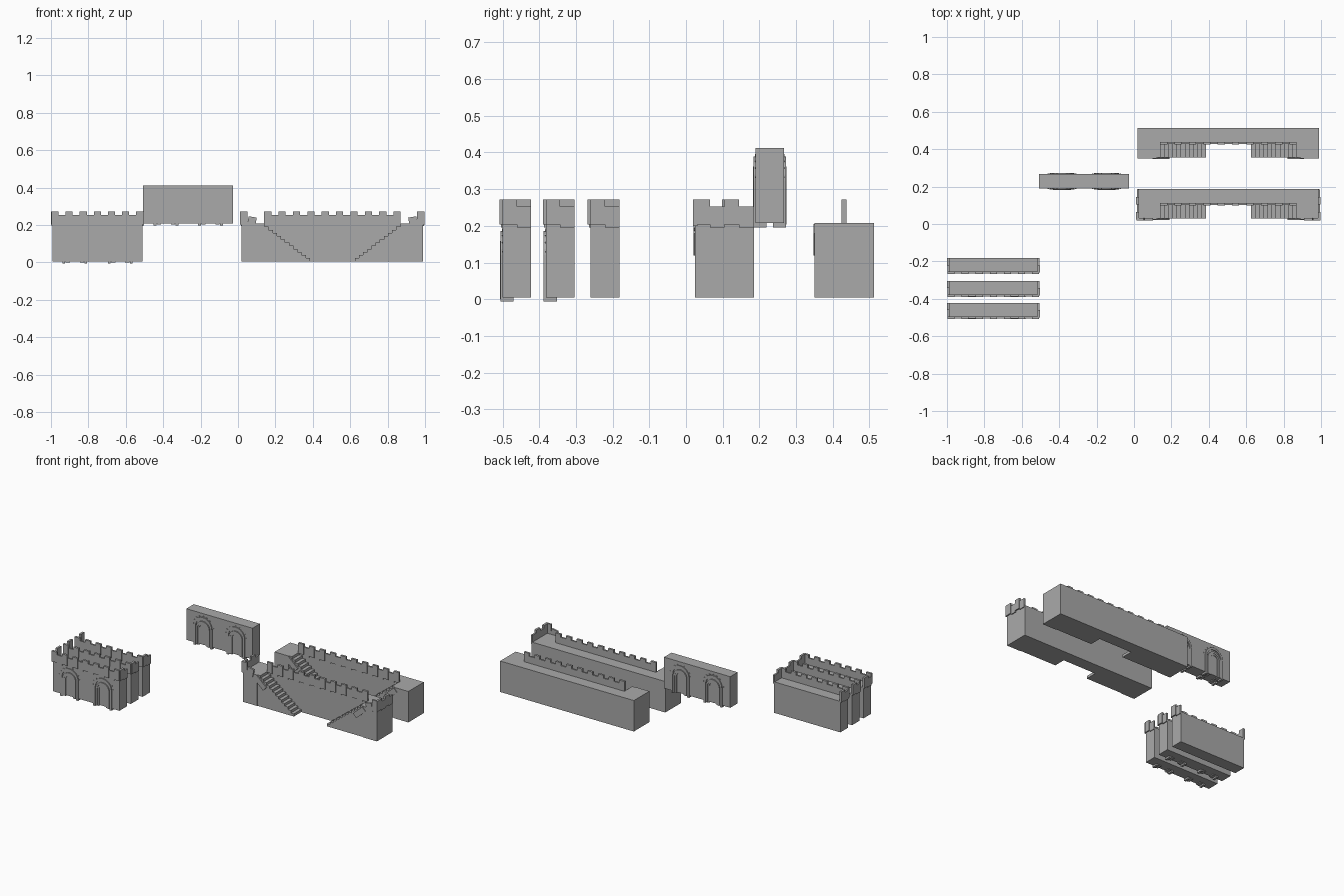
import bpy, bmesh
from math import sin, cos, pi, radians
from mathutils import Matrix, Vector

cube = bpy.data.objects.get("Cube")
if cube:
    bpy.data.objects.remove(cube)

stone = bpy.data.materials.new("grey stone")
stone.use_nodes = True
GREY = (0.4, 0.4, 0.4, 1)
stone.diffuse_color = GREY
stone.node_tree.nodes["Principled BSDF"].inputs["Base Color"].default_value = GREY


def finish(name, bm):
    bmesh.ops.recalc_face_normals(bm, faces=bm.faces)
    mesh = bpy.data.meshes.new(name)
    bm.to_mesh(mesh)
    bm.free()
    mesh.materials.append(stone)
    obj = bpy.data.objects.new(name, mesh)
    bpy.context.collection.objects.link(obj)
    return obj


def add_box(bm, lo, hi, tilt=0):
    """Box between two corners, optionally tilted about y."""
    lo, hi = Vector(lo), Vector(hi)
    size = hi - lo
    m = Matrix.Translation((lo + hi) / 2) @ Matrix.Rotation(tilt, 4, "Y") @ Matrix.Diagonal((*size, 1))
    bmesh.ops.create_cube(bm, size=1, matrix=m)


def box(name, lo, hi):
    bm = bmesh.new()
    add_box(bm, lo, hi)
    return finish(name, bm)


def add_prism(bm, profile, y0, y1):
    """Extrude an xz outline along y."""
    face = bm.faces.new([bm.verts.new((x, y0, z)) for x, z in profile])
    ext = bmesh.ops.extrude_face_region(bm, geom=[face])["geom"]
    verts = [g for g in ext if isinstance(g, bmesh.types.BMVert)]
    bmesh.ops.translate(bm, verts=verts, vec=(0, y1 - y0, 0))


def parapet(name, start, length, fixed, axis, out, count, flip=False):
    """Row of alternating merlons and crenels along x or y; out is the outward sign."""
    bm = bmesh.new()
    step = length / count
    for i in range(count):
        merlon = (i % 2 == 0) != flip
        z0, z1 = (0.203, 0.272) if merlon else (0.195, 0.253)
        a, b = start + i * step, start + (i + 1) * step
        proud = 0.008 if merlon else 0.005
        c, d = sorted((fixed + out * proud, fixed - out * 0.006))
        if axis == "x":
            add_box(bm, (a, c, z0), (b, d, z1))
        else:
            add_box(bm, (c, a, z0), (d, b, z1))
    return finish(name, bm)


def arch_outline(x, base, spring, r_in, r_out, foot):
    """Closed band outline: outer curve, then inner curve back, with straight legs."""
    n = 12
    arc = [(cos(pi * i / n), sin(pi * i / n)) for i in range(n + 1)]
    outer = [(x + r_out * c, base + spring + r_out * s) for c, s in arc]
    inner = [(x + r_in * c, base + spring + r_in * s) for c, s in reversed(arc)]
    legs = base + foot
    return ([(x + r_out, legs)] + outer + [(x - r_out, legs), (x - r_in, legs)]
            + inner + [(x + r_in, legs)])


def archway(name, x, base, face, out):
    """Stepped blind doorway with jambs, hood and a ring of small stones."""
    bm = bmesh.new()
    bands = [(0.105, 0.026, 0.037, -0.005, 0.004),
             (0.105, 0.037, 0.049, -0.005, 0.007),
             (0.115, 0.052, 0.066, -0.012, 0.006)]
    for spring, r_in, r_out, foot, proud in bands:
        add_prism(bm, arch_outline(x, base, spring, r_in, r_out, foot),
                  face + out * proud, face - out * 0.03)
    for i in range(9):
        t = pi * (i + 0.5) / 9
        cx, cz = x + 0.074 * cos(t), base + 0.112 + 0.074 * sin(t)
        add_box(bm, (cx - 0.004, face - 0.002, cz - 0.002),
                (cx + 0.004, face + 0.002, cz + 0.002))
    return finish(name, bm)


FLOOR, TOP = 0.005, 0.208

# Three short battlemented walls, the first two with doorways
for n, y in enumerate((-0.5, -0.382, -0.26)):
    tag = ("front", "middle", "rear")[n]
    box(f"{tag}_short_wall", (-0.992, y, FLOOR), (-0.51, y + 0.078, TOP))
    parapet(f"{tag}_short_parapet", -0.997, 0.49, y, "x", -1, 13)
    parapet(f"{tag}_short_parapet_right_end", y, 0.078, -0.992, "y", -1, 2, True)
    parapet(f"{tag}_short_parapet_left_end", y, 0.078, -0.51, "y", 1, 2)
    if n < 2:
        for x in (-0.872, -0.63):
            archway(f"{tag}_doorway", x, FLOOR, y, -1)

# Plain raised wall with doorways on both faces
box("arched_wall", (-0.508, 0.19, 0.208), (-0.028, 0.267, 0.412))
for x in (-0.385, -0.147):
    archway("arched_wall_front_doorway", x, 0.208, 0.19, -1)
    archway("arched_wall_back_doorway", x, 0.208, 0.267, 1)

# Two long walls with end wings, inner parapet and twin stairs
MID = 0.505
STEPS = 12


def mirrored(x, side):
    return x if side < 0 else 2 * MID - x


def stair_profile(side):
    pts = [(0.12, FLOOR), (0.12, TOP)]
    run, rise = 0.265 / STEPS, (TOP - FLOOR) / STEPS
    for i in range(STEPS):
        z = TOP - i * rise
        pts += [(0.12 + (i + 1) * run, z), (0.12 + (i + 1) * run, z - rise)]
    pts = pts[1:]
    pts.append((0.12, FLOOR))
    return [(mirrored(x, side), z) for x, z in pts]


for tag, y in (("front", 0.025), ("rear", 0.351)):
    box(f"{tag}_long_wall", (0.02, y + 0.081, FLOOR), (0.99, y + 0.161, TOP))
    parapet(f"{tag}_long_parapet", 0.14, 0.73, y + 0.081, "x", -1, 19)
    for side in (-1, 1):
        hand = "right" if side < 0 else "left"
        x0, x1 = sorted((mirrored(0.02, side), mirrored(0.12, side)))
        box(f"{tag}_{hand}_wing", (x0, y, FLOOR), (x1, y + 0.081, TOP))
        bm = bmesh.new()
        add_prism(bm, stair_profile(side), y + 0.004, y + 0.081)
        finish(f"{tag}_{hand}_stairs", bm)

        # Low kerb at the head of the stairs
        bm = bmesh.new()
        cx = mirrored(0.145, side)
        add_box(bm, (cx - 0.045, y - 0.004, 0.145), (cx + 0.045, y + 0.008, 0.18),
                radians(-42 * side))
        finish(f"{tag}_{hand}_stair_kerb", bm)

        # Outer parapets of the front building only
        if tag == "front":
            parapet(f"{tag}_{hand}_end_parapet", y, 0.16, mirrored(0.02, side), "y", side, 4)
            bm = bmesh.new()
            a, b = sorted((mirrored(0.013, side), mirrored(0.052, side)))
            add_box(bm, (a, y - 0.006, 0.2), (b, y + 0.006, 0.272))
            cx = mirrored(0.074, side)
            add_box(bm, (cx - 0.022, y - 0.005, 0.19), (cx + 0.022, y + 0.006, 0.243),
                    radians(-10 * side))
            finish(f"{tag}_{hand}_wing_parapet", bm)
